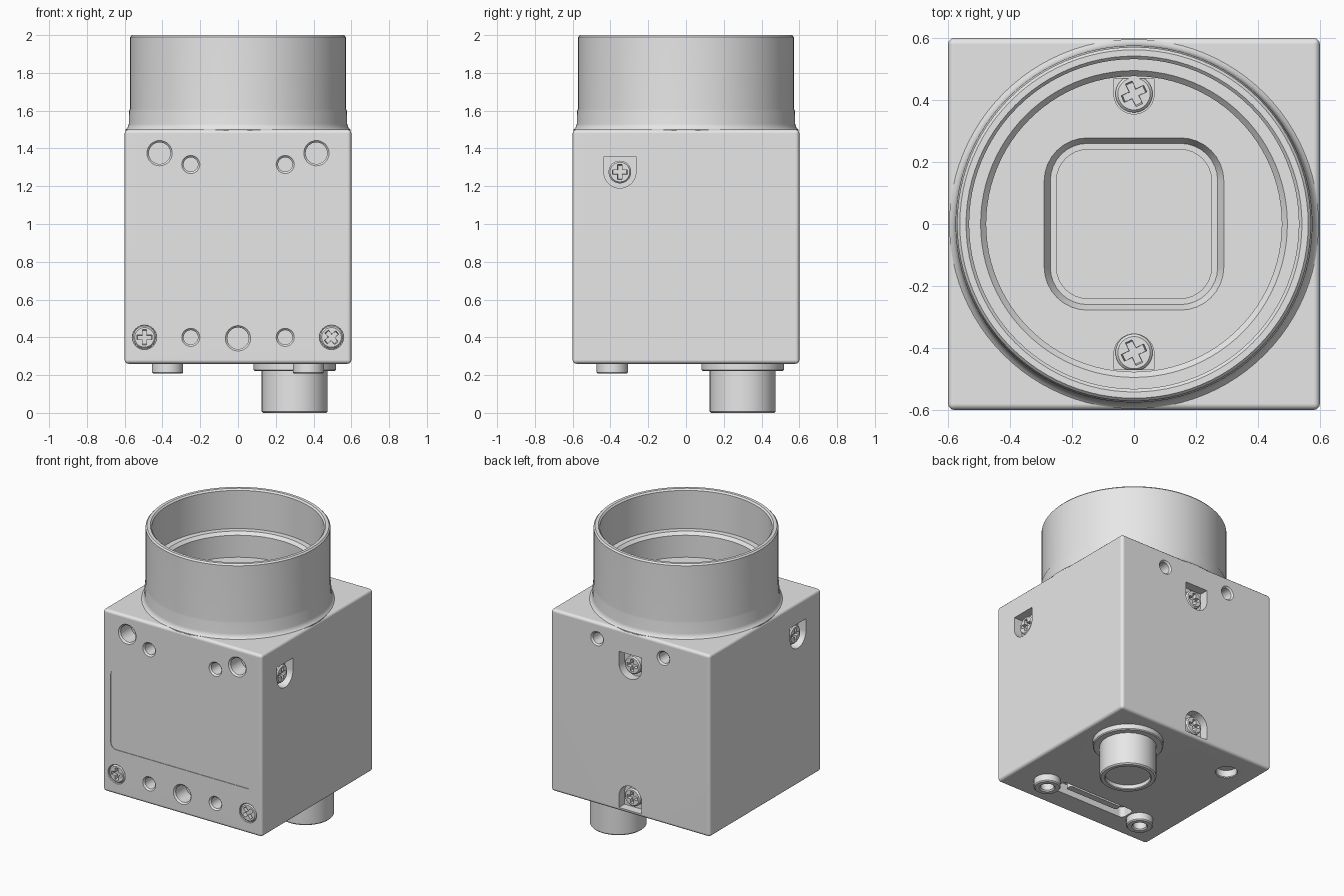
import bpy, bmesh
from math import sin, cos, pi, radians
from mathutils import Matrix, Vector, Euler

cube = bpy.data.objects.get("Cube")
if cube:
    bpy.data.objects.remove(cube)

grey = bpy.data.materials.new("housing_grey")
grey.use_nodes = True
grey.diffuse_color = (0.8, 0.8, 0.8, 1)
grey.node_tree.nodes["Principled BSDF"].inputs["Base Color"].default_value = (0.8, 0.8, 0.8, 1)

HALF, BOTTOM, TOP = 0.6, 0.26, 1.5
FACES = {  # rotation and distance of each working plane, local z pointing outward
    "front": ((90, 0, 0), HALF), "left": ((90, 0, 90), HALF),
    "back": ((90, 0, 180), HALF), "right": ((90, 0, -90), HALF),
    "bottom": ((180, 0, 0), -BOTTOM), "floor": ((0, 0, 0), 1.56),
}


def at(face, u, v, roll=0, lift=0):
    rot, dist = FACES[face]
    turn = Euler([radians(a) for a in rot]).to_matrix().to_4x4()
    return turn @ Matrix.Translation((u, v, dist + lift)) @ Matrix.Rotation(radians(roll), 4, "Z")


# ---- outlines ----
def circle(r, n=48):
    return [(r * cos(2 * pi * i / n), r * sin(2 * pi * i / n)) for i in range(n)]


def rounded_rect(w, h, r, n=8):
    pts = []
    for k, (sx, sy) in enumerate([(1, 1), (-1, 1), (-1, -1), (1, -1)]):
        for i in range(n + 1):
            a = pi / 2 * (k + i / n)
            pts.append((sx * (w - r) + r * cos(a), sy * (h - r) + r * sin(a)))
    return pts


def u_shape(r, flat, n=20):
    arc = [(r * cos(pi + pi * i / n), r * sin(pi + pi * i / n)) for i in range(n + 1)]
    return arc + [(r, flat), (-r, flat)]


def cross(a, b):
    quarter = [(a, -b), (a, b), (b, b)]
    return [(x * cos(t) - y * sin(t), x * sin(t) + y * cos(t))
            for t in (0, pi / 2, pi, 3 * pi / 2) for x, y in quarter]


# ---- solids ----
def loft(bm, rings, matrix=Matrix()):
    """Closed solid through (outline, z) rings of equal point count."""
    loops = [[bm.verts.new(matrix @ Vector((x, y, z))) for x, y in pts] for pts, z in rings]
    n = len(loops[0])
    for a, b in zip(loops, loops[1:]):
        for i in range(n):
            bm.faces.new((a[i], a[(i + 1) % n], b[(i + 1) % n], b[i]))
    bm.faces.new(loops[0][::-1])
    bm.faces.new(loops[-1])


def lathe(bm, profile, matrix=Matrix(), n=48):
    loft(bm, [(circle(r, n), z) for r, z in profile], matrix)


def finish(name, bm):
    bmesh.ops.recalc_face_normals(bm, faces=bm.faces)
    mesh = bpy.data.meshes.new(name)
    bm.to_mesh(mesh)
    bm.free()
    mesh.materials.append(grey)
    obj = bpy.data.objects.new(name, mesh)
    bpy.context.collection.objects.link(obj)
    return obj


def activate(obj):
    bpy.ops.object.select_all(action="DESELECT")
    obj.select_set(True)
    bpy.context.view_layer.objects.active = obj


def carve(obj, cutter):
    activate(obj)
    mod = obj.modifiers.new("carve", "BOOLEAN")
    mod.operation, mod.solver, mod.object = "DIFFERENCE", "EXACT", cutter
    bpy.ops.object.modifier_apply(modifier=mod.name)
    bpy.data.objects.remove(cutter)


def smooth(obj):
    activate(obj)
    bpy.ops.object.shade_smooth_by_angle(angle=radians(32))
    obj.modifiers.new("even_normals", "WEIGHTED_NORMAL").keep_sharp = True


# ---- housing block with softened edges ----
bm = bmesh.new()
bmesh.ops.create_cube(bm, size=1)
bmesh.ops.scale(bm, vec=(2 * HALF, 2 * HALF, TOP - BOTTOM), verts=bm.verts)
bmesh.ops.translate(bm, vec=(0, 0, (TOP + BOTTOM) / 2), verts=bm.verts)
bmesh.ops.bevel(bm, geom=bm.edges[:], offset=0.02, segments=3, profile=0.5, affect="EDGES")
housing = finish("housing", bm)

# ---- holes, pockets and label recess ----
cut = bmesh.new()


def hole(face, u, v, r, depth=0.12, chamfer=0.01):
    lathe(cut, [(r - chamfer, -depth), (r - chamfer, -chamfer), (r, 0), (r, 0.05)],
          at(face, u, v), 32)


for side in (-1, 1):
    hole("front", side * 0.415, 1.375, 0.067)
    hole("front", side * 0.25, 1.315, 0.048)
    hole("front", side * 0.25, 0.4, 0.048)
    hole("front", side * 0.495, 0.4, 0.065, 0.04, 0.002)
    hole("back", side * 0.25, 1.39, 0.048)
hole("front", 0, 0.395, 0.067)
hole("bottom", -0.41, -0.4, 0.07, 0.05, 0.005)

pockets = [("left", -0.35, 1.275, 0), ("right", 0.35, 1.275, 0),
           ("back", 0, 1.265, 0), ("back", 0, 0.365, 180)]
for face, u, v, roll in pockets:
    shape = u_shape(0.085, 0.082)
    loft(cut, [(shape, -0.06), (shape, 0.05)], at(face, u, v, roll))

label = rounded_rect(0.54, 0.273, 0.04)
loft(cut, [(label, -0.004), (label, 0.05)], at("front", 0, 0.838))
slot = rounded_rect(0.28, 0.055, 0.03)
loft(cut, [(slot, -0.07), (slot, 0.05)], at("bottom", 0, 0.39))
carve(housing, finish("housing_cutter", cut))
smooth(housing)

# ---- lens mount: flared base, tube, inner ledge and floor ----
bm = bmesh.new()
lathe(bm, [(0.596, 1.47), (0.596, 1.5), (0.585, 1.51), (0.578, 1.53), (0.576, 1.6),
           (0.571, 1.61), (0.571, 1.99), (0.562, 2.0), (0.542, 2.0), (0.532, 1.99),
           (0.532, 1.73), (0.495, 1.73), (0.488, 1.722), (0.477, 1.71), (0.477, 1.56)], n=96)
mount = finish("lens_mount", bm)
cut = bmesh.new()
loft(cut, [(rounded_rect(0.25, 0.24, 0.1), -0.045), (rounded_rect(0.25, 0.24, 0.1), -0.035),
           (rounded_rect(0.27, 0.26, 0.12), -0.035), (rounded_rect(0.29, 0.278, 0.14), 0),
           (rounded_rect(0.29, 0.278, 0.14), 0.02)], at("floor", 0, 0))
for side, roll in ((1, 0), (-1, 180)):
    shape = u_shape(0.065, 0.05)
    loft(cut, [(shape, -0.03), (shape, 0.02)], at("floor", 0, side * 0.42, roll))
carve(mount, finish("mount_cutter", cut))
smooth(mount)

# ---- cross-head screws sharing one mesh ----
bm = bmesh.new()
lathe(bm, [(0.06, -0.06), (0.06, -0.008), (0.052, 0)], n=32)
screw = finish("screw", bm)
cut = bmesh.new()
loft(cut, [(cross(0.036, 0.011), -0.025), (cross(0.042, 0.012), 0.01)])
carve(screw, finish("screw_cutter", cut))
smooth(screw)
spots = [(face, u, v, roll, -0.02) for face, u, v, roll in pockets]
spots += [("front", -0.495, 0.4, 0, -0.001), ("front", 0.495, 0.4, 40, -0.001),
          ("floor", 0, 0.42, 25, -0.004), ("floor", 0, -0.415, 25, -0.004)]
for i, (face, u, v, roll, lift) in enumerate(spots):
    part = screw if i == 0 else screw.copy()
    if i:
        bpy.context.collection.objects.link(part)
    part.name = f"{face}_screw_{i + 1}"
    part.matrix_world = at(face, u, v, roll, lift)

# ---- round cable socket under the housing ----
bm = bmesh.new()
lathe(bm, [(0.218, -0.01), (0.218, 0.032), (0.212, 0.038), (0.175, 0.038), (0.175, 0.252),
           (0.167, 0.26), (0.145, 0.26), (0.14, 0.255), (0.14, 0.23)],
      at("bottom", 0.3, -0.3), 64)
smooth(finish("round_socket", bm))

# ---- flat socket: threaded bosses and inner tongue ----
for name, x in (("left_boss", 0.373), ("right_boss", -0.373)):
    bm = bmesh.new()
    lathe(bm, [(0.083, -0.01), (0.083, 0.045), (0.076, 0.052), (0.05, 0.052),
               (0.042, 0.044), (0.042, -0.005)], at("bottom", x, 0.39), 36)
    smooth(finish(name, bm))
bm = bmesh.new()
tongue = rounded_rect(0.2, 0.022, 0.01)
loft(bm, [(tongue, -0.075), (tongue, -0.015)], at("bottom", 0, 0.39))
smooth(finish("flat_socket_tongue", bm))
